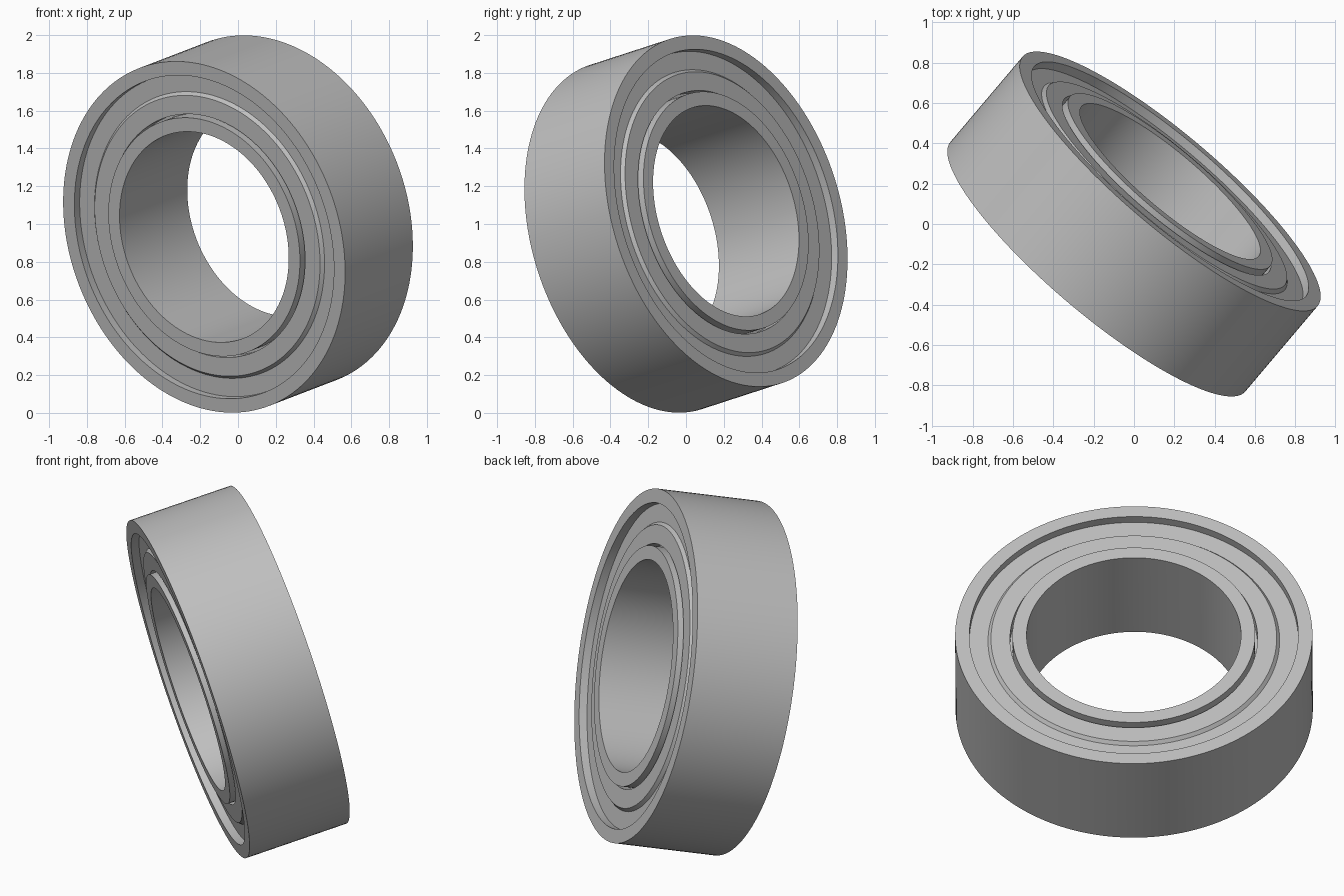
import bpy, bmesh, math
from mathutils import Vector, Matrix

cube = bpy.data.objects.get("Cube")
if cube:
    bpy.data.objects.remove(cube, do_unlink=True)

# Main dimensions
OUTER, BORE, HALF = 0.958, 0.575, 0.286
LIP, RIDGE_OUT, RIDGE_IN = 0.882, 0.782, 0.766
SHIELD_IN, HUB = 0.664, 0.651
LOW, HIGH, SEAT = HALF - 0.045, HALF - 0.027, HALF - 0.09
STEPS = 160

# Tilted placement of the whole bearing
axis = Vector((0.627, 0.741, 0.241)).normalized()
tilt = Vector((0, 0, 1)).rotation_difference(axis).to_matrix().to_4x4()
place = Matrix.Translation((0, 0, 1)) @ tilt

steel = bpy.data.materials.new("steel grey")
steel.use_nodes = True
colour = (0.52, 0.52, 0.52, 1)
steel.diffuse_color = colour
steel.node_tree.nodes["Principled BSDF"].inputs["Base Color"].default_value = colour


def revolve(name, profile):
    """Spin a closed (radius, height) profile around the bearing axis."""
    bm = bmesh.new()
    verts = [bm.verts.new((r, 0, h)) for r, h in profile]
    edges = [bm.edges.new((v, verts[i - 1])) for i, v in enumerate(verts)]
    bmesh.ops.spin(bm, geom=verts + edges, cent=(0, 0, 0), axis=(0, 0, 1),
                   angle=math.tau, steps=STEPS, use_merge=True)
    bmesh.ops.remove_doubles(bm, verts=bm.verts, dist=1e-5)
    bmesh.ops.recalc_face_normals(bm, faces=bm.faces)
    mesh = bpy.data.meshes.new(name)
    bm.to_mesh(mesh)
    bm.free()
    mesh.materials.append(steel)
    obj = bpy.data.objects.new(name, mesh)
    bpy.context.collection.objects.link(obj)
    obj.matrix_world = place
    bpy.ops.object.select_all(action='DESELECT')
    obj.select_set(True)
    bpy.context.view_layer.objects.active = obj
    bpy.ops.object.shade_smooth_by_angle(angle=math.radians(25))
    return obj


def mirrored(half):
    """Complete a profile with its reflection across the middle plane."""
    return half + [(r, -h) for r, h in reversed(half)]


# Outer ring with a shallow lip on both ends
revolve("outer_ring", mirrored([(OUTER, HALF), (LIP, HALF), (LIP, SEAT), (0.84, SEAT)]))

# Inner ring with a shoulder closing the gap below each shield
revolve("inner_ring", mirrored([(BORE, HALF), (HUB, HALF), (HUB, SEAT), (0.69, SEAT)]))

# Dust shields: low outer band, sloped step, raised inner band
for side, name in ((1, "front_shield"), (-1, "back_shield")):
    shape = [(LIP, LOW), (RIDGE_OUT, LOW), (RIDGE_IN, HIGH), (SHIELD_IN, HIGH),
             (SHIELD_IN, SEAT), (LIP, SEAT)]
    revolve(name, [(r, -side * h) for r, h in shape])
